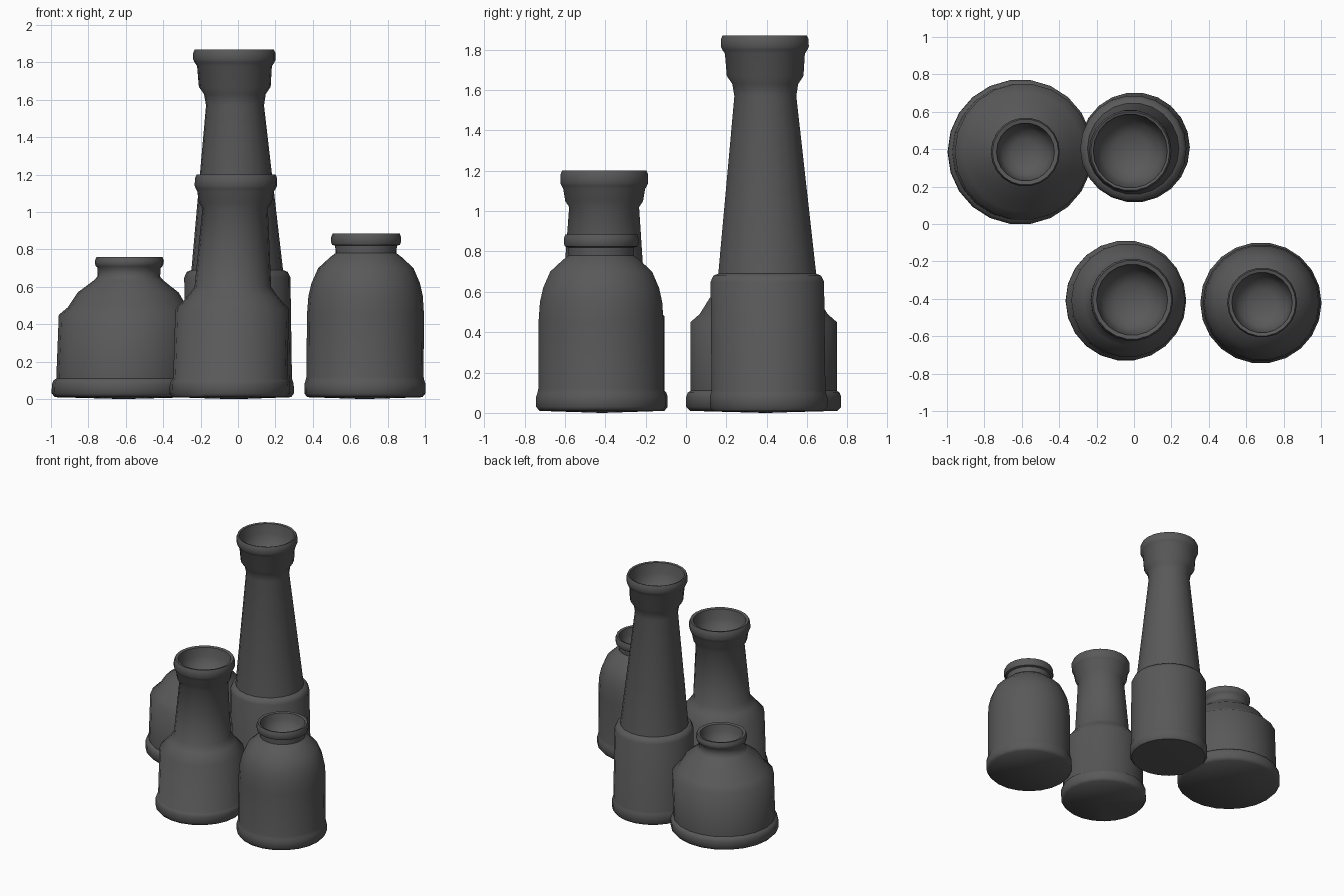
import bpy, bmesh, math
from mathutils import Vector

cube = bpy.data.objects.get("Cube")
if cube:
    bpy.data.objects.remove(cube, do_unlink=True)

SIDES = 22

# Dark grey clay shared by every vessel
clay = bpy.data.materials.new("dark_grey_clay")
clay.use_nodes = True
GREY = (0.1, 0.1, 0.1, 1)
clay.diffuse_color = GREY
clay.node_tree.nodes["Principled BSDF"].inputs["Base Color"].default_value = GREY


def foot(radius, top=0.1):
    """Rounded base ring, from the slightly domed underside up to the body."""
    return [(radius * 0.95, 0.01), (radius, 0.03), (radius, top - 0.02), (radius * 0.98, top)]


def rim(radius, bottom, top):
    """Rolled lip on the outside."""
    return [(radius * 0.97, bottom), (radius, bottom + 0.015),
            (radius, top - 0.02), (radius * 0.96, top)]


def hollow(radius, top, depth):
    """Bowl-shaped opening below the lip."""
    return [(radius, top - 0.005), (radius * 0.94, top - depth * 0.4),
            (radius * 0.8, top - depth * 0.75), (radius * 0.45, top - depth * 0.97)]


def vessel(name, base, mouth, profile, floor):
    """Spin a profile, easing its axis from the base centre to the mouth centre."""
    base, mouth = Vector(base), Vector(mouth)
    height = max(z for r, z in profile)
    bm = bmesh.new()
    rings = []
    for r, z in profile:
        c = base.lerp(mouth, z / height)
        rings.append([bm.verts.new((c.x + r * math.cos(a), c.y + r * math.sin(a), z))
                      for a in (math.tau * i / SIDES for i in range(SIDES))])
    for low, high in zip(rings, rings[1:]):
        for i in range(SIDES):
            j = (i + 1) % SIDES
            bm.faces.new((low[i], low[j], high[j], high[i]))
    # Close the underside and the floor of the hollow with fans
    under = bm.verts.new((base.x, base.y, 0))
    inside = bm.verts.new((mouth.x, mouth.y, floor))
    for i in range(SIDES):
        j = (i + 1) % SIDES
        bm.faces.new((under, rings[0][j], rings[0][i]))
        bm.faces.new((inside, rings[-1][i], rings[-1][j]))
    bmesh.ops.recalc_face_normals(bm, faces=bm.faces)
    mesh = bpy.data.meshes.new(name)
    bm.to_mesh(mesh)
    bm.free()
    mesh.materials.append(clay)
    obj = bpy.data.objects.new(name, mesh)
    bpy.context.collection.objects.link(obj)
    bpy.ops.object.select_all(action='DESELECT')
    obj.select_set(True)
    bpy.context.view_layer.objects.active = obj
    bpy.ops.object.shade_smooth_by_angle(angle=math.radians(50))


# Wide squat jar, back right
vessel("wide_jar", (-0.61, 0.385), (-0.58, 0.385),
       foot(0.388) + [(0.366, 0.11), (0.366, 0.45), (0.32, 0.49), (0.27, 0.57),
                      (0.185, 0.635), (0.168, 0.655), (0.168, 0.70)]
       + rim(0.184, 0.71, 0.76) + hollow(0.155, 0.76, 0.14), 0.62)

# Tall tapering bottle, back centre
vessel("tall_bottle", (0.005, 0.41), (-0.02, 0.39),
       foot(0.294) + [(0.285, 0.11), (0.284, 0.65), (0.27, 0.68), (0.245, 0.69),
                      (0.155, 1.57), (0.165, 1.63), (0.192, 1.67), (0.2, 1.78)]
       + rim(0.22, 1.8, 1.87) + hollow(0.198, 1.87, 0.2), 1.67)

# Narrow-necked bottle, front centre
vessel("necked_bottle", (-0.045, -0.41), (-0.01, -0.405),
       foot(0.322) + [(0.305, 0.11), (0.304, 0.48), (0.24, 0.55), (0.205, 0.6),
                      (0.175, 1.02), (0.195, 1.05), (0.205, 1.11)]
       + rim(0.22, 1.125, 1.2) + hollow(0.19, 1.2, 0.18), 1.02)

# Rounded jar, front left
vessel("rounded_jar", (0.678, -0.422), (0.685, -0.42),
       foot(0.324) + [(0.313, 0.12), (0.313, 0.45), (0.306, 0.55), (0.29, 0.62),
                      (0.255, 0.7), (0.19, 0.76), (0.163, 0.78), (0.165, 0.82)]
       + rim(0.187, 0.825, 0.885) + hollow(0.162, 0.885, 0.14), 0.745)
